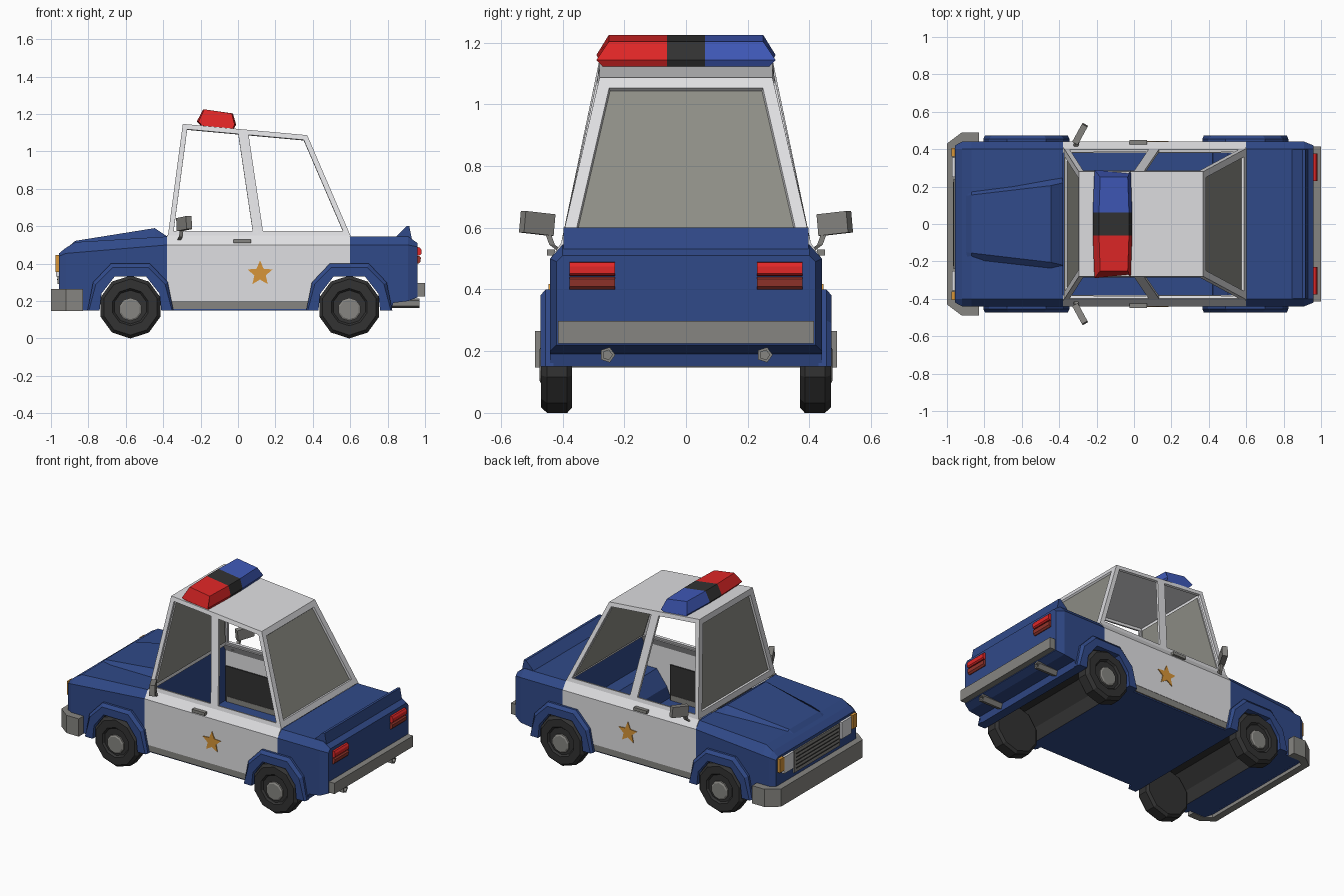
import bpy, bmesh, math
from mathutils import Vector, Matrix

if "Cube" in bpy.data.objects:
    bpy.data.objects.remove(bpy.data.objects["Cube"])


def material(name, r, g, b):
    m = bpy.data.materials.new(name)
    m.diffuse_color = (r, g, b, 1)
    m.use_nodes = True
    m.node_tree.nodes["Principled BSDF"].inputs["Base Color"].default_value = m.diffuse_color
    return m


BLUE = material("body blue", .03, .068, .25)
WHITE = material("panel white", .74, .74, .76)
GREY = material("trim grey", .24, .235, .22)
DARK = material("rubber dark", .032, .032, .032)
RED = material("lamp red", .75, .02, .02)
DULL = material("lamp dull red", .30, .035, .025)
SKY = material("beacon blue", .05, .10, .48)
AMBER = material("amber", .68, .30, .04)
GLASS = material("glass grey", .27, .27, .24)


def finish(name, bm, mats, rule=None):
    bmesh.ops.recalc_face_normals(bm, faces=bm.faces[:])
    bm.normal_update()
    if rule:
        for f in bm.faces:
            f.material_index = rule(f)
    me = bpy.data.meshes.new(name)
    bm.to_mesh(me)
    bm.free()
    for m in mats:
        me.materials.append(m)
    ob = bpy.data.objects.new(name, me)
    bpy.context.collection.objects.link(ob)
    return ob


def loft(name, rings, *mats, rule=None):
    """Skin closed rings of equal length and cap both ends."""
    bm = bmesh.new()
    vs = [[bm.verts.new(p) for p in r] for r in rings]
    n = len(vs[0])
    for a, b in zip(vs, vs[1:]):
        for i in range(n):
            j = (i + 1) % n
            bm.faces.new((a[i], a[j], b[j], b[i]))
    bm.faces.new(vs[0])
    bm.faces.new(vs[-1])
    return finish(name, bm, mats, rule)


def prism(name, pts, y0, y1, mat):
    return loft(name, [[(x, y, z) for x, z in pts] for y in (y0, y1)], mat)


def box(name, x0, x1, y0, y1, z0, z1, mat):
    return prism(name, [(x0, z0), (x1, z0), (x1, z1), (x0, z1)], y0, y1, mat)


def circle_y(cx, cz, y, r, n):
    return [(cx + r * math.sin(2 * math.pi * i / n), y,
             cz + r * math.cos(2 * math.pi * i / n)) for i in range(n)]


def section(x, hw, z0, zs, ht, zt):
    return [(x, -hw, z0), (x, -hw, zs), (x, -ht, zt), (x, ht, zt), (x, hw, zs), (x, hw, z0)]


def arch(c, pts):
    """Arch outline, left to right, from half profile of (offset, height)."""
    return [(c - d, z) for d, z in pts] + [(c + d, z) for d, z in reversed(pts)]


OUTER = [(.23, .15), (.20, .30), (.105, .40)]
SHRUNK = [(.222, .15), (.185, .29), (.095, .38)]
MID = [(.178, .15), (.168, .245), (.092, .345)]
INNER = [(.165, .15), (.155, .24), (.085, .33)]
FRONT, REAR = -.575, .595
SIDES = ((1, "left"), (-1, "right"))

# front body block, hood and nose
prism("front_body", [(-.92, .15)] + arch(FRONT, MID) + [(-.38, .15), (-.38, .50), (-.92, .455)],
      -.44, .44, BLUE)
loft("hood", [[(x, -.44, zs), (x, -.40, zt), (x, .40, zt), (x, .44, zs)]
              for x, zs, zt in ((-.92, .455, .485), (-.87, .459, .515), (-.38, .50, .545))], BLUE)
loft("nose", [section(-.92, .44, .15, .455, .40, .485), section(-.957, .42, .17, .44, .40, .455)], BLUE)
loft("hood_bulge", [[(x, -w, z0), (x, -t, z1), (x, t, z1), (x, w, z0)] for x, w, t, z0, z1 in
                    ((-.91, .19, .15, .485, .488), (-.87, .195, .155, .505, .522),
                     (-.445, .24, .205, .535, .59), (-.38, .25, .22, .54, .546))], BLUE)

# rear body block, tail and spoiler
prism("rear_body", arch(REAR, MID)[3:] + [(.82, .15), (.83, .19), (.91, .20), (.91, .50), (.60, .50),
                                          (.60, .345)], -.44, .44, BLUE)
loft("boot_lid", [[(x, -.44, .5), (x, -.40, .545), (x, .40, .545), (x, .44, .5)] for x in (.60, .91)], BLUE)
loft("tail", [section(.91, .44, .20, .50, .40, .545), section(.96, .42, .22, .49, .40, .51)], BLUE)
prism("spoiler", [(.84, .54), (.90, .60), (.916, .60), (.93, .53)], -.397, .397, BLUE)

# floor and wheel tunnels (dark on the underside)
box("floor", -.40, .42, -.43, .43, .15, .165, BLUE)
for c, end in ((FRONT, "front"), (REAR, "rear")):
    loft(end + "_wheel_tunnel",
         [[(a[0], -.435, a[1]), (a[0], .435, a[1]), (b[0], .435, b[1]), (b[0], -.435, b[1])]
          for a, b in zip(arch(c, MID), arch(c, INNER))], BLUE, DARK,
         rule=lambda f: int((f.calc_center_median() - Vector((c, 0, .15))).dot(f.normal) < -.05))

for s, side in SIDES:
    # doors, shoulder, sill, inner trim
    prism(side + "_door", [(-.38, .20), (.41, .20)] + arch(REAR, MID)[1:3] +
          [(.60, .345), (.60, .50), (-.38, .50)], s * .41, s * .44, WHITE)
    loft(side + "_shoulder", [[(x, s * .44, .50), (x, s * .403, .552), (x, s * .38, .552), (x, s * .41, .50)]
                              for x in (-.38, .60)], WHITE)
    box(side + "_sill", -.36, .39, s * .40, s * .438, .158, .20, GREY)
    box(side + "_inner_trim", -.375, .40, s * .402, s * .41, .165, .40, DARK)
    box(side + "_door_handle", -.025, .07, s * .425, s * .45, .51, .53, GREY)
    # star badge plate
    star = [(.118 + r * math.sin(i * math.pi / 5), .347 + r * math.cos(i * math.pi / 5))
            for i in range(10) for r in [(.07, .032)[i % 2]]]
    prism(side + "_star", star, s * .439, s * .445, AMBER)
    # fenders and wheels
    for c, end in ((FRONT, "front"), (REAR, "rear")):
        loft(f"{end}_{side}_fender",
             [[(o[0], s * .43, o[1]), (o[0], s * .455, o[1]), (h[0], s * .472, h[1]),
               (i[0], s * .472, i[1]), (i[0], s * .43, i[1])]
              for o, h, i in zip(arch(c, OUTER), arch(c, SHRUNK), arch(c, INNER))], BLUE)
        tyre = [(.10, .37), (.152, .37), (.168, .385), (.168, .45), (.15, .47), (.10, .47), (.09, .458)]
        loft(f"{end}_{side}_tyre", [circle_y(c, .168, s * y, r, 10) for r, y in tyre], DARK)
        loft(f"{end}_{side}_hub", [circle_y(c, .155, s * y, r, 10) for r, y in
                                   ((.062, .45), (.062, .468), (.052, .474))], GREY)
    # wing mirrors
    loft(side + "_mirror_stalk", [[(x - .01, s * y, z), (x + .01, s * y, z), (x + .01, s * (y + .018), z),
                                   (x - .01, s * (y + .018), z)]
                                  for x, y, z in ((-.318, .395, .522), (-.305, .425, .545), (-.30, .445, .60))], GREY)
    head = box(side + "_mirror", -.017, .017, -.055, .055, -.035, .035, GREY)
    head.data.transform(Matrix.Translation((-.288, s * .482, .614)) @ Matrix.Rotation(-s * .5, 4, 'Z')
                        @ Matrix.Rotation(s * .1, 4, 'X'))
    # head lamps, turn signals, tail lamps, exhausts
    box(side + "_head_lamp", -.972, -.95, s * .25, s * .355, .33, .44, WHITE)
    box(side + "_turn_signal", -.976, -.945, s * .36, s * .405, .355, .445, AMBER)
    prism(side + "_tail_lamp_upper", [(.945, .49), (.972, .487), (.98, .475), (.98, .452), (.972, .445), (.945, .443)],
          s * .23, s * .377, RED)
    prism(side + "_tail_lamp_lower", [(.945, .44), (.97, .44), (.978, .433), (.975, .41), (.965, .40), (.945, .40)],
          s * .23, s * .377, DULL)
    loft(side + "_exhaust", [[(x, s * .255 + r * math.cos(i * .4 * math.pi), .188 + r * math.sin(i * .4 * math.pi))
                              for i in range(5)] for x, r in ((.78, .026), (.97, .026), (.97, .016), (.92, .016))], GREY)

# cabin shell: open side windows, glazed front and back
bm = bmesh.new()
low = [(-.375, .548), (.11, .548), (.602, .548)]
top = [(-.295, 1.147), (.025, 1.118), (.37, 1.087)]
v = {(s, k, i): bm.verts.new((x, s * w, z)) for s in (1, -1)
     for k, w, row in ((0, .405, low), (1, .28, top)) for i, (x, z) in enumerate(row)}
side_faces = [bm.faces.new((v[s, 0, i], v[s, 0, i + 1], v[s, 1, i + 1], v[s, 1, i])) for s in (1, -1) for i in (0, 1)]
for i in (0, 1):
    bm.faces.new((v[1, 1, i], v[1, 1, i + 1], v[-1, 1, i + 1], v[-1, 1, i]))
panes = [bm.faces.new((v[1, 0, i], v[1, 1, i], v[-1, 1, i], v[-1, 0, i])) for i in (0, 2)]
bmesh.ops.recalc_face_normals(bm, faces=bm.faces[:])
if panes[0].normal.x > 0:
    bmesh.ops.reverse_faces(bm, faces=bm.faces[:])
bmesh.ops.inset_individual(bm, faces=side_faces, thickness=.027, use_even_offset=True)
bmesh.ops.inset_individual(bm, faces=panes, thickness=.038, use_even_offset=True)
bmesh.ops.inset_individual(bm, faces=panes, thickness=.004, depth=-.012, use_even_offset=True)
for f in panes:
    f.material_index = 1
bmesh.ops.delete(bm, geom=side_faces, context='FACES_ONLY')
cabin = finish("cabin", bm, (WHITE, GLASS))
mod = cabin.modifiers.new("thickness", 'SOLIDIFY')
mod.thickness = .016
mod.offset = -1

# roof light bar: red, dark centre, blue
bar = [(-.20, 1.138, .27), (-.22, 1.16, .29), (-.187, 1.225, .25),
       (-.027, 1.203, .25), (-.01, 1.143, .29), (-.022, 1.122, .27)]
ends = [[(-.11 + (x + .11) * .92, s * w, z) for x, z, w in bar] for s in (-1, 1)]
mids = [[(x, y, z) for x, z, w in bar] for y in (-.062, .062)]
loft("light_bar", [ends[0]] + mids + [ends[1]], RED, DARK, SKY,
     rule=lambda f: 1 + (f.calc_center_median().y > .07) - (f.calc_center_median().y < -.07))

# grille with slats
box("grille", -.966, -.95, -.24, .24, .29, .435, GREY)
for i in range(5):
    z = .312 + i * .024
    box(f"grille_slat_{i + 1}", -.969, -.96, -.225, .225, z, z + .006, DARK)

# bumpers
half = [(-.83, .49), (-.92, .49), (-1.0, .43)]
inner = [(-.955, .41), (-.91, .44), (-.83, .44)]
plan = half + [(x, -y) for x, y in half[::-1]] + [(x, -y) for x, y in inner[::-1]] + inner
loft("front_bumper", [[(x, y, z) for x, y in plan] for z in (.147, .265)], GREY)
box("rear_bumper", .955, 1.0, -.415, .415, .225, .297, GREY)
